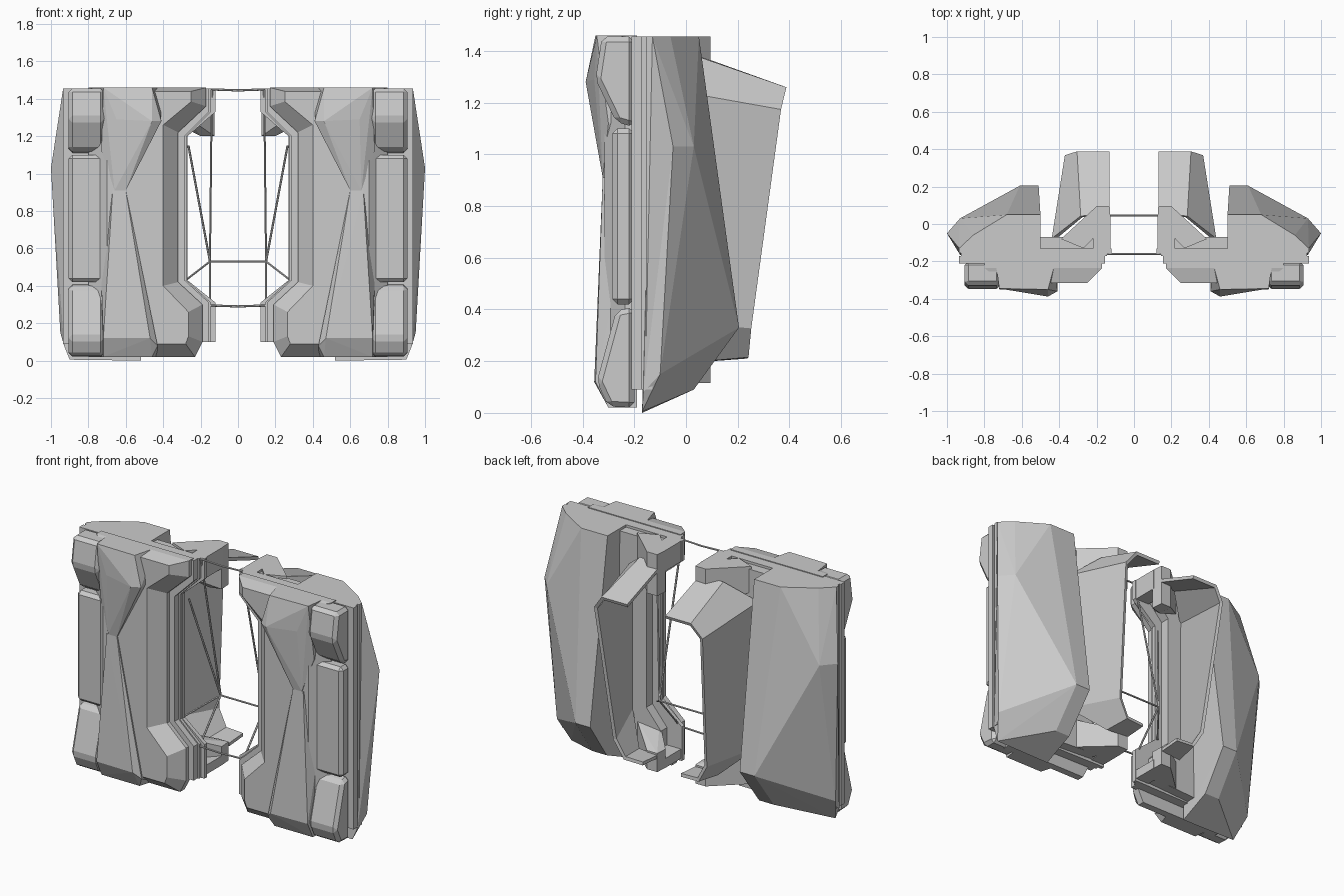
import bpy, bmesh
from mathutils import Vector


def finish(name, bm, bevel=0, solid=0):
    bmesh.ops.recalc_face_normals(bm, faces=bm.faces)
    me = bpy.data.meshes.new(name)
    bm.to_mesh(me)
    bm.free()
    ob = bpy.data.objects.new(name, me)
    bpy.context.collection.objects.link(ob)
    if solid:
        s = ob.modifiers.new("Thickness", 'SOLIDIFY')
        s.thickness, s.offset, s.use_even_offset = solid, 0, True
    if bevel:
        b = ob.modifiers.new("Bevel", 'BEVEL')
        b.width, b.segments = bevel, 1
    m = ob.modifiers.new("Mirror", 'MIRROR')
    m.use_clip = False
    m.merge_threshold = 0.0001
    return ob


def hull(name, pts, bevel=0):
    bm = bmesh.new()
    for p in pts:
        bm.verts.new(p)
    r = bmesh.ops.convex_hull(bm, input=bm.verts)
    loose = [v for v in bm.verts if not v.link_faces]
    bmesh.ops.delete(bm, geom=loose, context='VERTS')
    bmesh.ops.dissolve_limit(bm, angle_limit=0.02, verts=bm.verts, edges=bm.edges)
    return finish(name, bm, bevel)


def loft(name, rings, closed=True, bevel=0, solid=0):
    bm = bmesh.new()
    vs = [[bm.verts.new(p) for p in r] for r in rings]
    n = len(vs[0])
    for a, b in zip(vs, vs[1:]):
        for i in range(n if closed else n - 1):
            j = (i + 1) % n
            bm.faces.new((a[i], a[j], b[j], b[i]))
    if closed:
        bm.faces.new(vs[0])
        bm.faces.new(vs[-1])
    return finish(name, bm, bevel, solid)


def plate(name, outline, y0, y1, bevel=0):
    return loft(name, [[(x, y, z) for x, z in outline] for y in (y0, y1)], bevel=bevel)


def wire(name, a, b, r=0.006):
    a, b = Vector(a), Vector(b)
    d = b - a
    bm = bmesh.new()
    bmesh.ops.create_cone(bm, cap_ends=True, segments=6, radius1=r, radius2=r, depth=d.length)
    bm.transform(d.to_track_quat('Z', 'Y').to_matrix().to_4x4())
    bmesh.ops.translate(bm, vec=(a + b) / 2, verts=bm.verts)
    return finish(name, bm)


def c_outline(outer, inner, throat):
    # plate outline with a notch on the inner side
    return [(outer, 1.455), (inner, 1.455), (inner, 1.33), (throat, 1.2), (throat, 0.43),
            (inner, 0.31), (inner, 0.1), (outer, 0.09)]


# layered middle frame
plate("frame_front_plate", c_outline(0.935, 0.155, 0.285), -0.21, -0.172)
plate("frame_core", c_outline(0.925, 0.145, 0.275), -0.172, -0.155)
plate("frame_rear_plate", c_outline(0.935, 0.12, 0.27), -0.155, -0.13)
plate("frame_back_body", [(0.6, 1.44), (0.2, 1.44), (0.2, 1.37), (0.32, 1.24), (0.32, 0.4),
                          (0.22, 0.28), (0.22, 0.12), (0.6, 0.1)], -0.13, -0.07)

# front pillar with wide inner chamfer
back = [(0.8, 1.46), (0.17, 1.46), (0.17, 1.36), (0.32, 1.22), (0.32, 0.42),
        (0.19, 0.3), (0.19, 0.1), (0.23, 0.02), (0.8, 0.02)]
front = [(0.7, 1.44), (0.25, 1.44), (0.25, 1.385), (0.4, 1.26), (0.4, 0.4),
         (0.265, 0.26), (0.265, 0.13), (0.28, 0.09), (0.7, 0.09)]
loft("front_pillar", [[(x, -0.19, z) for x, z in back],
                      [(x - 0.0, -0.235, z) for x, z in back],
                      [(x, -0.315, z) for x, z in front]])

# raised front wedges
hull("upper_wedge", [(0.46, -0.35, 1.46), (0.72, -0.345, 1.46), (0.42, -0.2, 1.46), (0.74, -0.2, 1.46),
                     (0.41, -0.36, 1.28), (0.46, -0.388, 1.28), (0.65, -0.355, 1.29), (0.41, -0.2, 1.28),
                     (0.6, -0.322, 0.91), (0.66, -0.322, 0.91), (0.6, -0.2, 0.91), (0.66, -0.2, 0.91),
                     (0.73, -0.3, 1.12), (0.73, -0.2, 1.12)])
hull("lower_wedge", [(0.6, -0.322, 0.91), (0.67, -0.322, 0.91), (0.6, -0.2, 0.91), (0.67, -0.2, 0.91),
                     (0.43, -0.325, 0.08), (0.47, -0.355, 0.12), (0.72, -0.35, 0.12), (0.72, -0.3, 0.02),
                     (0.46, -0.3, 0.02), (0.43, -0.2, 0.02), (0.73, -0.2, 0.02), (0.73, -0.29, 0.42),
                     (0.73, -0.2, 0.42)])

# outer front pads
pads = {
    "upper_pad": [(-0.2, 1.455), (-0.325, 1.455), (-0.35, 1.29), (-0.27, 1.125), (-0.2, 1.105)],
    "middle_pad": [(-0.2, 1.1), (-0.285, 1.1), (-0.285, 0.42), (-0.2, 0.42)],
    "lower_pad": [(-0.2, 0.41), (-0.27, 0.395), (-0.345, 0.12), (-0.3, 0.025), (-0.2, 0.02)],
}
for name, prof in pads.items():
    loft(name, [[(x, y, z) for y, z in prof] for x in (0.715, 0.905)], bevel=0.02)

# faceted rear outer shell
hull("rear_shell", [(0.5, -0.13, 1.455), (0.5, 0.05, 1.455), (0.68, 0.05, 1.455), (0.86, -0.06, 1.455),
                    (0.935, -0.13, 1.455), (1.0, -0.05, 1.03), (0.93, 0.03, 1.03),
                    (0.51, 0.205, 0.33), (0.61, 0.205, 0.33), (0.95, -0.1, 0.15), (0.93, -0.165, 0.08),
                    (0.9, -0.17, 0.005), (0.52, -0.17, 0.0), (0.52, 0.03, 0.09), (0.62, 0.03, 0.09)])

# inner wing: curved channel reaching backwards
loft("inner_wing", [
    [(0.13, 0.05, 1.37), (0.28, 0.04, 1.37), (0.43, -0.08, 1.25), (0.43, -0.08, 0.36),
     (0.27, 0.08, 0.21), (0.13, 0.1, 0.21)],
    [(0.13, 0.385, 1.25), (0.3, 0.385, 1.25), (0.36, 0.365, 1.17), (0.31, 0.25, 0.33),
     (0.25, 0.24, 0.225), (0.13, 0.235, 0.22)]], closed=False, solid=0.02)

# hooked brackets at the top and bottom of the opening
for name, z_out, z_in, z_far in (("top_bracket", 1.455, 1.2, 1.3), ("bottom_bracket", 0.115, 0.23, 0.3)):
    hull(name, [(x, y, z) for x, y in ((0.125, 0.02), (0.13, 0.095), (0.2, 0.095), (0.2, 0.0))
                for z in (z_out, z_in)] +
         [(x, y, z) for x, y in ((0.39, -0.08), (0.27, -0.13)) for z in (z_out, z_far)])
    hull(name + "_root", [(x, y, z) for x in (0.125, 0.22) for y in (-0.14, 0.03)
                          for z in (z_out, (z_out + z_in) / 2)])

# thin connecting wires
node = (0.15, 0.045, 0.53)
top, low = (0.14, -0.16, 1.45), (0.15, -0.16, 0.295)
wire("top_crossbar", (0, -0.16, 1.445), top)
wire("middle_crossbar", (0, 0.045, 0.53), node)
wire("lower_crossbar", (0, -0.16, 0.29), low)
wire("upright_wire", node, top)
wire("diagonal_wire", node, (0.265, -0.1, 1.15))
wire("side_wire", node, (0.28, -0.12, 0.43))
wire("lower_wire", node, low)
